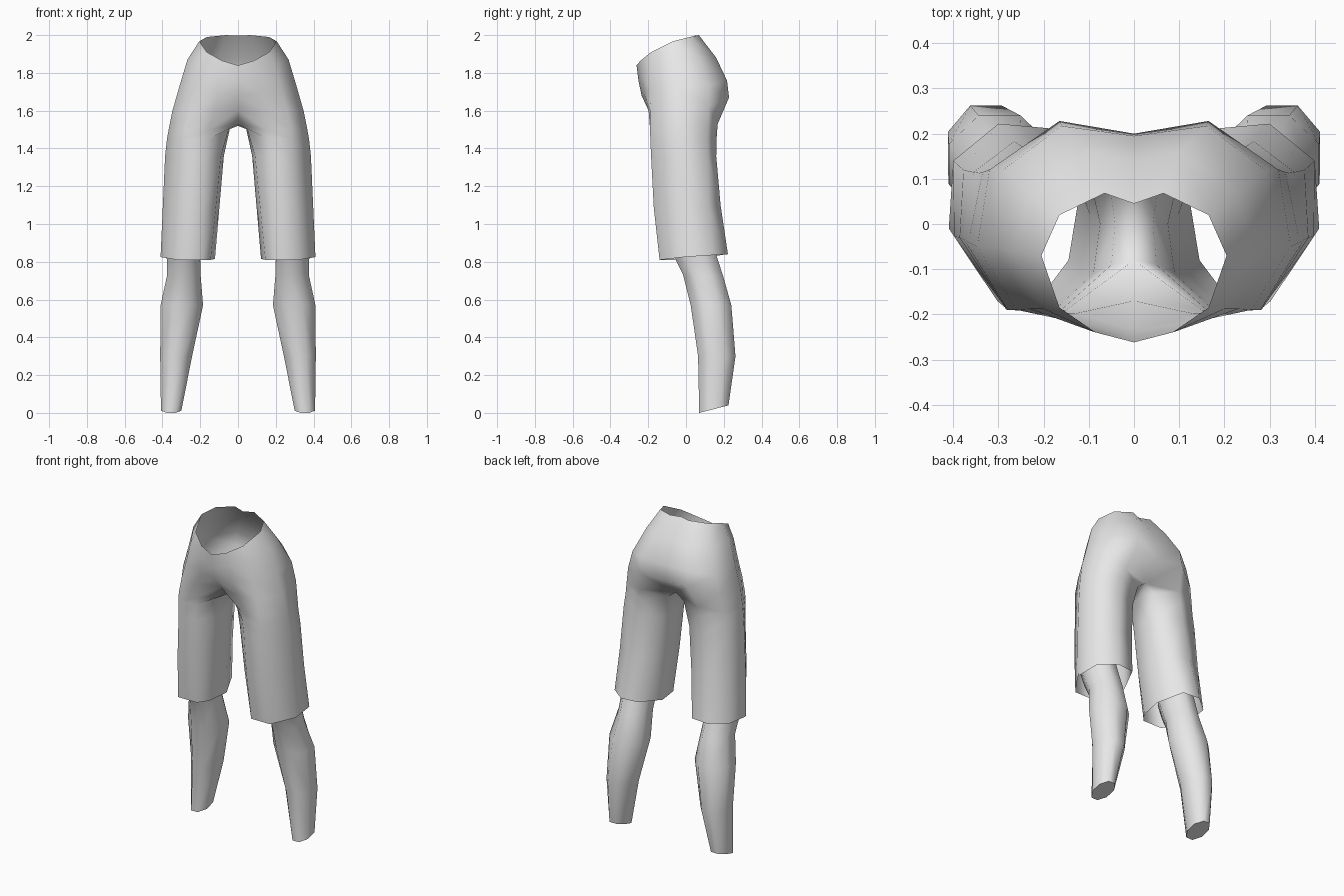
import bpy, bmesh, math
from mathutils import Vector

if "Cube" in bpy.data.objects:
    bpy.data.objects.remove(bpy.data.objects["Cube"])

grey = bpy.data.materials.new("light_grey")
grey.diffuse_color = (0.8, 0.8, 0.8, 1)
grey.use_nodes = True
grey.node_tree.nodes["Principled BSDF"].inputs["Base Color"].default_value = grey.diffuse_color


def bridge(bm, upper, lower, closed):
    n = len(upper)
    for i in range(n if closed else n - 1):
        j = (i + 1) % n
        bm.faces.new((upper[i], lower[i], lower[j], upper[j]))


def add_ring(bm, points):
    return [bm.verts.new(p) for p in points]


def finish(bm, name, angle):
    mesh = bpy.data.meshes.new(name)
    bm.to_mesh(mesh)
    bm.free()
    mesh.materials.append(grey)
    obj = bpy.data.objects.new(name, mesh)
    bpy.context.collection.objects.link(obj)
    mirror = obj.modifiers.new("mirror", 'MIRROR')
    mirror.use_clip = True
    mirror.merge_threshold = 0.0005
    bpy.ops.object.select_all(action='DESELECT')
    obj.select_set(True)
    bpy.context.view_layer.objects.active = obj
    bpy.ops.object.shade_smooth_by_angle(angle=math.radians(angle))
    return obj


# Shorts: half rings from front centre round the side to back centre
hip_rings = [
    [(0, -.262, 1.84), (.085, -.24, 1.865), (.165, -.185, 1.91), (.205, -.07, 1.967),
     (.165, .02, 1.99), (.065, .068, 2.0), (0, .045, 1.997)],
    [(0, -.252, 1.76), (.10, -.235, 1.79), (.20, -.188, 1.83), (.268, -.06, 1.87),
     (.225, .07, 1.88), (.10, .16, 1.88), (0, .14, 1.88)],
    [(0, -.235, 1.68), (.11, -.222, 1.69), (.23, -.188, 1.71), (.31, -.05, 1.73),
     (.29, .12, 1.73), (.16, .217, 1.76), (0, .195, 1.75)],
    [(0, -.17, 1.60), (.13, -.198, 1.60), (.26, -.19, 1.60), (.347, -.05, 1.60),
     (.32, .12, 1.62), (.165, .228, 1.67), (0, .20, 1.65)],
]
# Full rings round the thigh, the last point lying on the inside
thigh_rings = [
    [(0, -.08, 1.53), (.15, -.19, 1.50), (.28, -.19, 1.50), (.367, -.04, 1.50),
     (.335, .115, 1.51), (.20, .168, 1.53), (0, .10, 1.54), (0, 0, 1.52)],
    [(.05, -.09, 1.50), (.16, -.189, 1.45), (.283, -.189, 1.45), (.376, -.035, 1.45),
     (.342, .113, 1.45), (.21, .163, 1.47), (.055, .10, 1.50), (.042, 0, 1.51)],
    [(.09, -.11, 1.36), (.17, -.185, 1.36), (.285, -.185, 1.36), (.386, -.03, 1.36),
     (.355, .115, 1.36), (.23, .16, 1.36), (.10, .11, 1.36), (.075, 0, 1.36)],
]
hem = [(.145, -.08, .81), (.19, -.14, .81), (.32, -.14, .81), (.41, -.01, .825),
       (.40, .14, .835), (.30, .222, .84), (.19, .212, .84), (.122, .06, .815)]
middle = [Vector(a).lerp(Vector(b), .5) - Vector((0, .008, 0))
          for a, b in zip(thigh_rings[-1], hem)]

bm = bmesh.new()
hips = [add_ring(bm, r) for r in hip_rings]
thighs = [add_ring(bm, r) for r in thigh_rings + [middle, hem]]
for a, b in zip(hips, hips[1:]):
    bridge(bm, a, b, False)
bridge(bm, hips[-1], thighs[0][:7], False)
for a, b in zip(thighs, thighs[1:]):
    bridge(bm, a, b, True)
finish(bm, "shorts", 80)

# Lower legs: octagonal rings (x min, x max, y min, y max, z, rise towards back)
shin_rings = [(.20, .38, -.09, .13, .92, .01), (.20, .377, -.05, .165, .81, .01),
              (.198, .375, -.015, .195, .73, .0), (.185, .41, .025, .24, .57, .0),
              (.243, .412, .064, .262, .30, .0), (.30, .408, .07, .225, .02, .02)]


def octagon(x0, x1, y0, y1, z, rise):
    points = []
    for i in range(8):
        a = math.radians(22.5 + 45 * i)
        u, v = (f(a) / math.cos(math.pi / 8) for f in (math.cos, math.sin))
        points.append(((x0 + x1 + u * (x1 - x0)) / 2,
                       (y0 + y1 + v * (y1 - y0)) / 2, z + rise * v))
    return points


bm = bmesh.new()
shins = [add_ring(bm, octagon(*r)) for r in shin_rings]
for a, b in zip(shins, shins[1:]):
    bridge(bm, a, b, True)
bm.faces.new(list(reversed(shins[-1])))  # flat ankle end
finish(bm, "lower_legs", 60)
